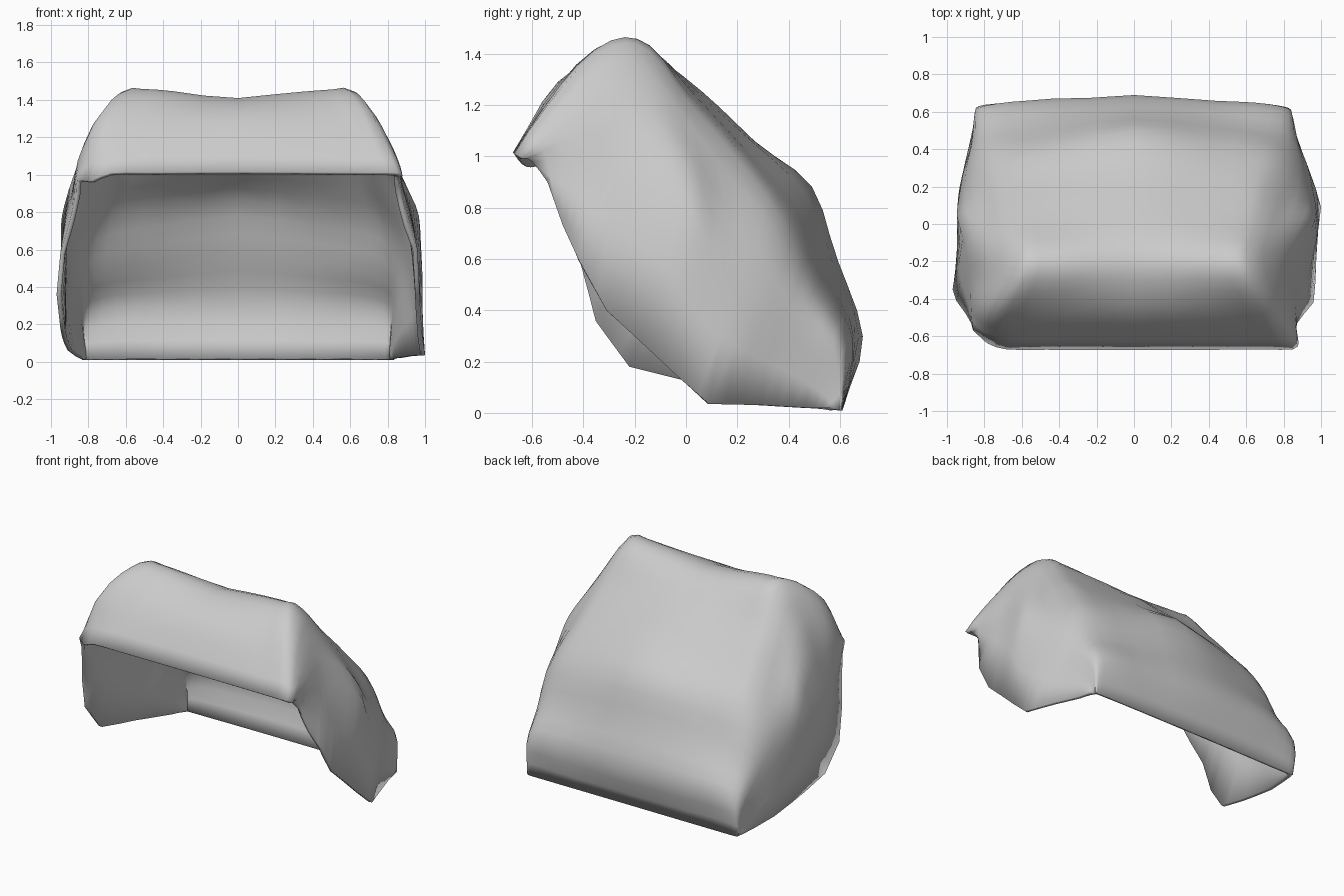
import bpy, bmesh
from mathutils import Vector, noise

if "Cube" in bpy.data.objects:
    bpy.data.objects.remove(bpy.data.objects["Cube"])

# Cross-sections from front lip, over the top, to the back hem:
# (centre y, z), shoulder (x, y, z, half), side wall (x, y, z, half)
SECTIONS = [
    ((-.675, 1.015), (.85, -.67, 1.01), (.86, -.60, .98)),
    ((-.50, 1.29), (.75, -.49, 1.27), (.87, -.42, 1.00)),
    ((-.30, 1.40), (.64, -.29, 1.43), (.87, -.27, .97)),
    ((-.13, 1.39), (.61, -.14, 1.41), (.89, -.12, .92)),
    ((.06, 1.25), (.66, .02, 1.20), (.92, .02, .78)),
    ((.27, 1.06), (.70, .20, .99), (.93, .10, .60)),
    ((.49, .88), (.75, .37, .76), (.92, .27, .46)),
    ((.595, .59), (.78, .50, .48), (.88, .42, .30)),
    ((.685, .30), (.79, .63, .27), (.85, .56, .15)),
    ((.61, .01), (.79, .61, .01), (.83, .60, .01)),
]
# Open side edges, front to back
RIM_RIGHT = [(.865, -.54, .90), (.91, -.48, .73), (.96, -.42, .60), (.97, -.31, .40),
             (.975, -.18, .28), (.985, -.03, .14), (1.0, .09, .035), (.93, .30, .03),
             (.87, .47, .02), (.85, .57, .02)]
RIM_LEFT = [(-.865, -.54, .90), (-.90, -.48, .75), (-.95, -.41, .58), (-.97, -.35, .36),
            (-.95, -.22, .18), (-.94, -.02, .13), (-.93, .12, .10), (-.91, .30, .06),
            (-.87, .47, .03), (-.85, .57, .02)]


def spline(points, steps, straight=False):
    """Curve (smooth or straight-sided) passing through every point."""
    p = [2 * points[0] - points[1], *points, 2 * points[-1] - points[-2]]
    out = []
    for i in range(1, len(p) - 2):
        a, b, c, d = p[i - 1:i + 3]
        for k in range(steps):
            t = k / steps
            smooth = 0.5 * (2 * b + (c - a) * t + (2 * a - 5 * b + 4 * c - d) * t * t
                            + (3 * b - a - 3 * c + d) * t ** 3)
            out.append(b.lerp(c, t) if straight else smooth)
    return out + [points[-1]]


def full_section(index, sec):
    """Mirror a half section into an arch from left rim to right rim."""
    c, s, w = Vector((0, *sec[0])), Vector(sec[1]), Vector(sec[2])
    mid, inset, outset = c.lerp(s, .55), c.lerp(s, .82), s.lerp(w, .5)
    outset.x += .025
    if 2 <= index <= 8:  # bulge the panel so the shoulders round over
        out = Vector((0, c.y - w.y, c.z - w.z)).normalized()
        mid += out * .015
        inset += out * .02
        outset += out * .02
    right = [mid, inset, s, outset, w]
    left = [Vector((-v.x, v.y, v.z)) for v in reversed(right)]
    if index == 0:  # left lip corner is cut back
        for v in left[:3]:
            v.y += .03
        left[1].x, left[2].x, left[3].x = -.82, -.78, -.68
        left[0].z = left[1].z = left[2].z = .97
    for v in left + right:  # uneven flare of the two side walls
        spot = Vector((.95, .08, .72)) if v.x > 0 else Vector((-.96, -.25, .6))
        v.x *= 1 + .055 * max(0, 1 - (v - spot).length / .5)
    ends = Vector(RIM_LEFT[index]), Vector(RIM_RIGHT[index])
    return spline([ends[0]] + left + [c] + right + [ends[1]], 2)


# Curved shell lofted through the sections
sections = [full_section(i, s) for i, s in enumerate(SECTIONS)]
count = len(sections[0])
columns = [spline(list(col), 3, j in (0, count - 1))
           for j, col in enumerate(zip(*sections))]
bm = bmesh.new()
grid = []
for j, col in enumerate(columns):
    line = []
    for i, p in enumerate(col):
        edge = i in (0, len(col) - 1) or j in (0, count - 1)
        bump = 0 if edge else noise.noise(p * 3.5) * .012
        out = (p - Vector((0, -.1, .5))).normalized()
        line.append(bm.verts.new(p + out * bump))
    grid.append(line)
for a, b in zip(grid, grid[1:]):
    for i in range(len(a) - 1):
        bm.faces.new((a[i], b[i], b[i + 1], a[i + 1]))
bmesh.ops.recalc_face_normals(bm, faces=bm.faces)
if sum(f.normal.dot(f.calc_center_median() - Vector((0, -.1, .4))) for f in bm.faces) < 0:
    bmesh.ops.reverse_faces(bm, faces=bm.faces)
for v in bm.verts:
    v.co.z = max(v.co.z, 0)
mesh = bpy.data.meshes.new("hood_shell")
bm.to_mesh(mesh)
bm.free()
shell = bpy.data.objects.new("hood_shell", mesh)
bpy.context.collection.objects.link(shell)

# Thin wall, thickened inward
solid = shell.modifiers.new("thickness", 'SOLIDIFY')
solid.thickness = .025
solid.offset = -1

bpy.context.view_layer.objects.active = shell
shell.select_set(True)
bpy.ops.object.shade_smooth_by_angle(angle=1.1)
